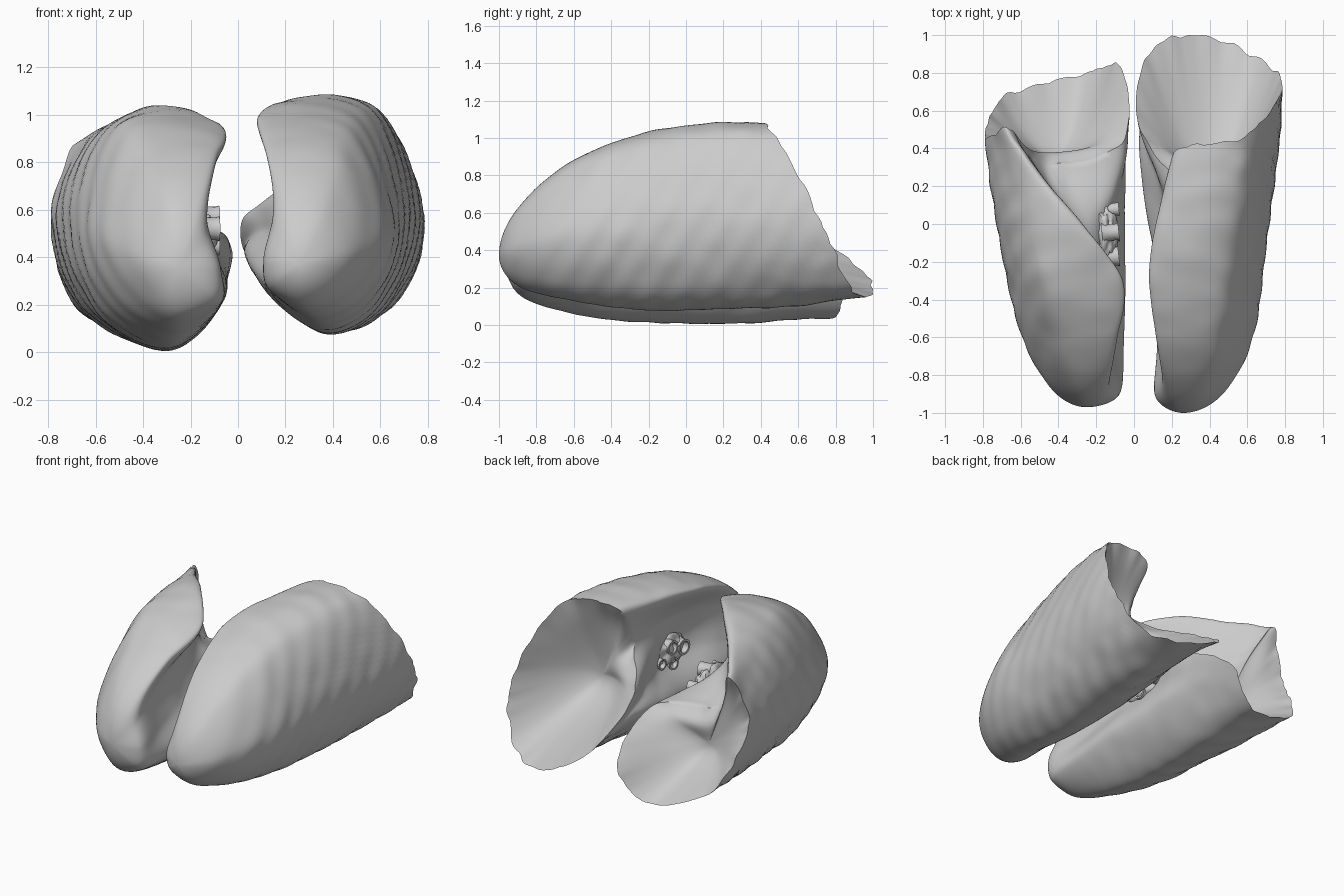
import bpy, bmesh, math
from mathutils import Vector, noise

if "Cube" in bpy.data.objects:
    bpy.data.objects.remove(bpy.data.objects["Cube"])

# Cross-section columns, in order: front edge, upper flank, flank, lower flank,
# back, lower inner, root, upper inner. Each row: y, then x,z pairs (x outward).
RIGHT = [
    (-1.0, *[.26, .37] * 8),
    (-.9, .21, .61, .37, .60, .47, .42, .40, .27, .28, .21, .14, .27, .11, .38, .14, .50),
    (-.6, .13, .86, .45, .84, .63, .50, .53, .22, .33, .13, .13, .28, .18, .48, .20, .70),
    (-.2, .09, 1.0, .50, .98, .69, .55, .59, .20, .36, .08, .11, .29, .27, .52, .24, .76),
    (.2, .17, 1.04, .56, 1.03, .74, .57, .63, .20, .37, .09, .05, .36, .14, .53, .22, .74),
    (.6, .28, 1.05, .60, 1.02, .78, .58, .67, .22, .40, .11, .04, .40, .01, .54, .18, .70),
    (1.0, .28, 1.06, .62, 1.01, .79, .58, .68, .22, .40, .16, .12, .28, .01, .54, .18, .70),
]
RIGHT_END = (.39, .47, .71, .86, .99, .94, .58, .24)
LEFT = [
    (-.97, *[.25, .36] * 8),
    (-.9, .18, .58, .30, .58, .41, .40, .35, .24, .25, .17, .10, .22, .08, .35, .13, .48),
    (-.6, .10, .84, .40, .82, .59, .50, .50, .19, .27, .06, .06, .22, .12, .41, .16, .65),
    (-.3, .07, .95, .48, .95, .67, .53, .57, .16, .28, .02, .05, .25, .15, .50, .18, .75),
    (0, .28, 1.03, .58, .92, .73, .54, .61, .17, .28, .01, .05, .25, .14, .50, .31, .70),
    (.3, .53, .95, .70, .79, .77, .53, .65, .17, .28, .01, .05, .26, .07, .50, .47, .56),
    (.6, .70, .85, .77, .70, .79, .52, .67, .18, .28, .03, .06, .26, .06, .50, .52, .53),
    (.9, .72, .84, .77, .70, .79, .52, .67, .18, .28, .04, .07, .26, .06, .50, .52, .53),
]
LEFT_END = (.51, .46, .48, .68, .79, .82, .43, .32)
SUB, LENGTH, CAP = 14, 90, 20


def hermite(a, b, ta, tb, f):
    f2, f3 = f * f, f * f * f
    return a * (2*f3 - 3*f2 + 1) + ta * (f3 - 2*f2 + f) + b * (3*f2 - 2*f3) + tb * (f3 - f2)


def along(keys, vals, w):
    """Smooth interpolation through unevenly spaced stations."""
    n = len(keys)
    i = max(k for k in range(n - 1) if k == 0 or keys[k] <= w)

    def slope(k):
        lo, hi = max(k - 1, 0), min(k + 1, n - 1)
        return (vals[hi] - vals[lo]) / (keys[hi] - keys[lo])
    h = keys[i + 1] - keys[i]
    return hermite(vals[i], vals[i + 1], slope(i) * h, slope(i + 1) * h, (w - keys[i]) / h)


def around(p, c, f):
    """Closed smooth interpolation between the eight columns."""
    n = len(p)
    a, b = p[c], p[(c + 1) % n]
    return hermite(a, b, (b - p[c - 1]) * .5, (p[(c + 2) % n] - a) * .5, f)


def finish(bm, name, angle=40):
    bmesh.ops.recalc_face_normals(bm, faces=bm.faces)
    me = bpy.data.meshes.new(name)
    bm.to_mesh(me)
    bm.free()
    ob = bpy.data.objects.new(name, me)
    bpy.context.collection.objects.link(ob)
    bpy.ops.object.select_all(action='DESELECT')
    ob.select_set(True)
    bpy.context.view_layer.objects.active = ob
    bpy.ops.object.shade_smooth_by_angle(angle=math.radians(angle))
    return ob


def lung(name, side, rows, ends, dome):
    y0 = rows[0][0]
    keys = [math.sqrt(r[0] - y0) for r in rows]
    cols = [[Vector((r[1 + 2*c], 0, r[2 + 2*c])) for r in rows] for c in range(8)]
    wend = [math.sqrt(e - y0) for e in ends]
    bm = bmesh.new()
    rings, clean = [], []
    for j in range(1, LENGTH + 1):
        u = j / LENGTH
        pts = []
        for c in range(8):
            p = along(keys, cols[c], u * wend[c])
            p.y = y0 + (u * wend[c]) ** 2
            pts.append(p)
        ring, clean = [], []
        for c in range(8):
            for s in range(SUB):
                p = around(pts, c, s / SUB)
                clean.append(p.copy())
                # faint rib grooves on the outer flank, lumps and a ragged margin
                a = (c + s / SUB) / 4.4
                rib = max(0, math.sin(math.pi * a)) if a < 1 else 0
                d = .0035 * rib * math.sin(2 * math.pi * (p.y - .6 * p.z) / .17) * min(1, u * 1.5)
                d += .008 * noise.noise(p * 7) * u
                p += Vector((p.x - .35, 0, p.z - .5)).normalized() * d
                p.y += .025 * u ** 12 * noise.noise(Vector((p.x * 14, 3, p.z * 14)))
                ring.append(p)
        rings.append(ring)
    # concave underside dome; the ragged margin fades out just inside the rim
    rim = rings[-1]
    n = len(rim)
    depth = [p.y for p in clean]
    for k in range(1, CAP):
        f = k / CAP
        for _ in range(6 * k):
            depth = [(depth[i - 1] + 2 * depth[i] + depth[(i + 1) % n]) / 4 for i in range(n)]
        ring = []
        for p, base, y in zip(rim, clean, depth):
            q = base.lerp(dome, f)
            q.y = y + (dome.y - y) * math.sin(f * math.pi / 2)
            ring.append(q + (p - base) * (1 - f) ** 8)
        rings.append(ring)

    def vert(p):
        return bm.verts.new((side * p.x, p.y, max(p.z, 0)))
    grid = [[vert(p) for p in r] for r in rings]
    for a, b in zip(grid, grid[1:]):
        for i in range(n):
            bm.faces.new((a[i], a[(i + 1) % n], b[(i + 1) % n], b[i]))
    for tip, r in ((vert(Vector((cols[0][0].x, y0, cols[0][0].z))), grid[0]), (vert(dome), grid[-1])):
        for i in range(n):
            bm.faces.new((tip, r[i], r[(i + 1) % n]))
    return finish(bm, name, 50)


def stub(name, start, end, radius):
    """Short open-ended vessel at the lung root."""
    start, end = Vector(start), Vector(end)
    axis = end - start
    rot = axis.to_track_quat('Z', 'Y')
    bm = bmesh.new()
    prof = [(1.25, 0), (1.0, .4), (.95, .8), (1.05, 1), (.75, 1), (.6, .45), (0.01, .4)]
    loops = []
    for r, h in prof:
        loops.append([bm.verts.new(start + rot @ Vector((
            radius * r * math.cos(t * math.pi / 10),
            radius * r * math.sin(t * math.pi / 10), h * axis.length))) for t in range(20)])
    for a, b in zip(loops, loops[1:]):
        for t in range(20):
            bm.faces.new((a[t], a[(t + 1) % 20], b[(t + 1) % 20], b[t]))
    return finish(bm, name)


def root_mound(name, centre, size):
    """Lumpy tissue that the root vessels emerge from."""
    bm = bmesh.new()
    bmesh.ops.create_icosphere(bm, subdivisions=4, radius=1)
    for v in bm.verts:
        k = 1 + .3 * noise.noise(v.co * 2.5)
        v.co = Vector(centre) + Vector([a * b * k for a, b in zip(v.co, size)])
    return finish(bm, name, 60)


lung("right_lung", 1, RIGHT, RIGHT_END, Vector((.42, .28, .52)))
lung("left_lung", -1, LEFT, LEFT_END, Vector((.42, .36, .31)))

# roots on the inner faces: mounds, then vessels as y, z, radius
root_mound("right_root", (.27, -.18, .53), (.06, .17, .11))
root_mound("left_root", (-.15, -.06, .5), (.06, .15, .1))
for i, (y, z, r) in enumerate([(-.28, .55, .05), (-.16, .59, .045), (-.17, .48, .04), (-.05, .52, .035)]):
    stub(f"right_root_vessel_{i+1}", (.28, y, z), (.2, y + .01, z), r)
for i, (y, z, r) in enumerate([(-.18, .52, .05), (-.05, .57, .045), (-.06, .45, .04), (.07, .5, .035)]):
    stub(f"left_root_vessel_{i+1}", (-.17, y, z), (-.08, y + .01, z), r)
